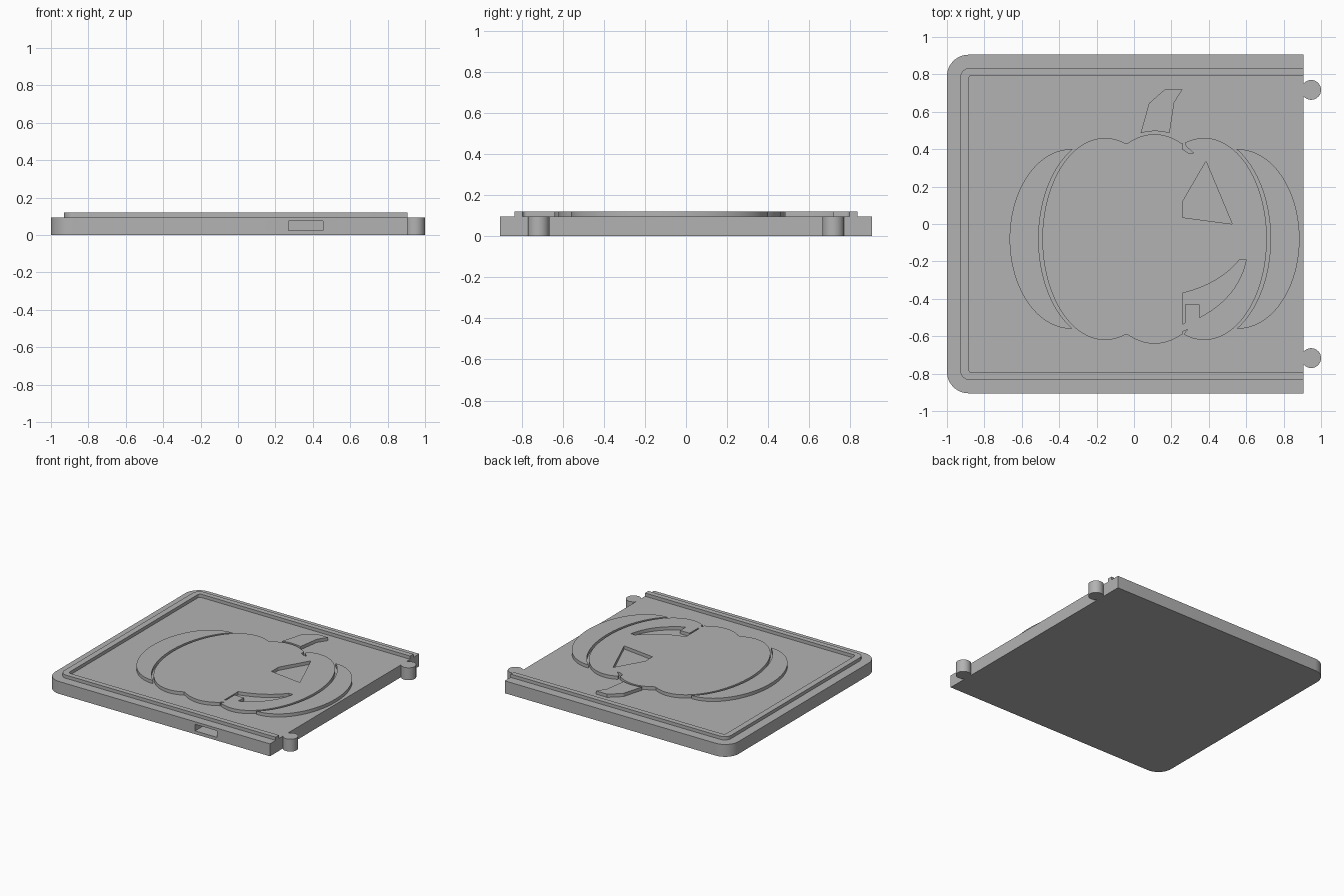
import bpy, bmesh, math
from math import sin, cos, pi

if "Cube" in bpy.data.objects:
    bpy.data.objects.remove(bpy.data.objects["Cube"], do_unlink=True)

FLOOR, TOP, SINK = 0.095, 0.12, 0.085
EDGE = 0.905            # open side of the panel, and half its depth
CX, CY = 0.11, -0.08    # centre of the pumpkin

grey = bpy.data.materials.new("plain grey")
grey.use_nodes = True
COLOUR = (0.45, 0.45, 0.45, 1)
grey.diffuse_color = COLOUR
grey.node_tree.nodes["Principled BSDF"].inputs["Base Color"].default_value = COLOUR


def prism(name, outline, z0, z1):
    """Extrude a flat outline between two heights."""
    bm = bmesh.new()
    face = bm.faces.new([bm.verts.new((x, y, z0)) for x, y in outline])
    ext = bmesh.ops.extrude_face_region(bm, geom=[face])
    moved = [v for v in ext["geom"] if isinstance(v, bmesh.types.BMVert)]
    bmesh.ops.translate(bm, verts=moved, vec=(0, 0, z1 - z0))
    bmesh.ops.recalc_face_normals(bm, faces=bm.faces[:])
    mesh = bpy.data.meshes.new(name)
    bm.to_mesh(mesh)
    bm.free()
    mesh.materials.append(grey)
    obj = bpy.data.objects.new(name, mesh)
    bpy.context.collection.objects.link(obj)
    return obj


def cut(obj, outline, z0=0.05, z1=0.2):
    """Carve an outline out of an object."""
    cutter = prism("cutter", outline, z0, z1)
    cutter.hide_render = True
    mod = obj.modifiers.new("cut", "BOOLEAN")
    mod.operation, mod.solver, mod.object = "DIFFERENCE", "EXACT", cutter
    bpy.context.view_layer.objects.active = obj
    bpy.ops.object.modifier_apply(modifier=mod.name)
    bpy.data.objects.remove(cutter, do_unlink=True)


def ellipse(cx, cy, a, b, n=96):
    return [(cx + a * cos(2 * pi * i / n), cy + b * sin(2 * pi * i / n)) for i in range(n)]


def rounded_side(left, half, r, n=12):
    """Path from the open side round two rounded left corners and back."""
    upper = [(left + r - r * sin(t), half - r + r * cos(t))
             for t in (pi / 2 * i / n for i in range(n + 1))]
    upper.insert(0, (EDGE, half))
    return upper + [(x, -y) for x, y in reversed(upper)]


def bow(p, q, r, n=12):
    """Quadratic curve from p to r, pulled towards q."""
    return [tuple((1 - t) ** 2 * a + 2 * t * (1 - t) * b + t * t * c for a, b, c in zip(p, q, r))
            for t in (i / n for i in range(n + 1))]


# Base panel with a slot in its front edge
panel = prism("base_panel", rounded_side(-1, EDGE, 0.115), 0, FLOOR)
cut(panel, [(0.27, -1), (0.455, -1), (0.455, -0.8), (0.27, -0.8)], 0.025, 0.075)

# Raised lip on three sides
lip = rounded_side(-0.93, 0.835, 0.055) + rounded_side(-0.885, 0.795, 0.02)[::-1]
prism("raised_lip", lip, SINK, TOP)

# Hinge pegs on the open side
for side, y in (("back", 0.717), ("front", -0.717)):
    prism(side + "_hinge_peg", ellipse(0.947, y, 0.053, 0.053, 48), 0, FLOOR)

# Pumpkin body: three overlapping lobes
lobes = [(CX - 0.265, 0.335, 0.54), (CX, 0.353, 0.56), (CX + 0.265, 0.335, 0.54)]


def lobe_height(x):
    return max(b * math.sqrt(max(0, 1 - ((x - c) / a) ** 2)) for c, a, b in lobes)


N = 120
xs = [CX - 0.6 * cos(pi * i / N) for i in range(N + 1)]
body_outline = [(x, CY + lobe_height(x)) for x in xs]
body_outline += [(x, CY - lobe_height(x)) for x in xs[-2:0:-1]]
body = prism("pumpkin_body", body_outline, SINK, TOP)

# Carved half face: eye, mouth and two small creases
eye = [(0.26, 0.12), (0.385, 0.335), (0.525, 0), (0.26, 0.035)]
mouth = bow((0.26, -0.37), (0.46, -0.32), (0.565, -0.19))
mouth += bow((0.6, -0.19), (0.56, -0.39), (0.35, -0.5))
mouth += [(0.35, -0.43), (0.272, -0.43), (0.272, -0.53), (0.26, -0.535)]
top_crease = [(0.26, 0.45), (0.26, 0.4), (0.29, 0.38), (0.318, 0.38), (0.278, 0.415), (0.27, 0.45)]
low_crease = [(0.26, -0.62), (0.26, -0.575), (0.285, -0.565), (0.27, -0.585), (0.265, -0.62)]
for outline in (eye, mouth, top_crease, low_crease):
    cut(body, outline)

# Outer crescents, parted from the body by a thin groove
outer = (CX - 0.445, CY, 0.33, 0.48)
groove = (CX - 0.265, CY, 0.355, 0.55)


def inside(p, e):
    return ((p[0] - e[0]) / e[2]) ** 2 + ((p[1] - e[1]) / e[3]) ** 2 < 1


crescent = [p for p in ellipse(*outer, 160) if not inside(p, groove)]
crescent += [p for p in ellipse(*groove, 160) if inside(p, outer)][::-1]
prism("right_crescent", crescent, SINK, TOP)
prism("left_crescent", [(2 * CX - x, y) for x, y in crescent], SINK, TOP)

# Stem with a curved foot
stem = bow((0.035, 0.485), (CX, 0.508), (0.19, 0.485), 8)
stem += [(0.215, 0.65), (0.26, 0.72), (0.165, 0.72), (0.08, 0.645)]
prism("pumpkin_stem", stem, SINK, TOP)

# Smooth curved walls, crisp edges
for obj in bpy.context.collection.objects:
    if obj.type == "MESH" and obj.data.materials and obj.data.materials[0] == grey:
        bpy.ops.object.select_all(action="DESELECT")
        obj.select_set(True)
        bpy.context.view_layer.objects.active = obj
        bpy.ops.object.shade_smooth_by_angle(angle=math.radians(30))
